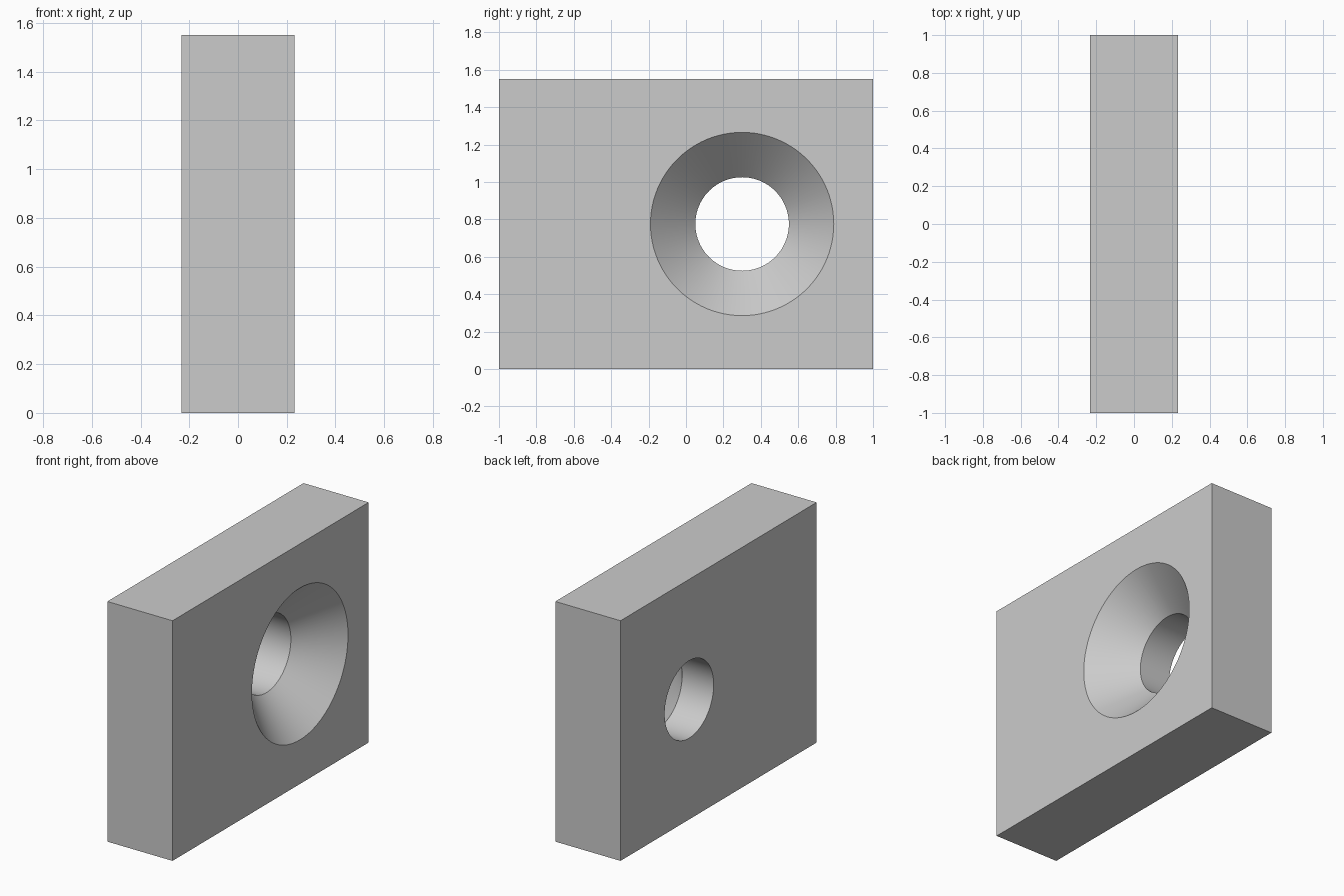
import bpy
import bmesh
import math
from mathutils import Matrix, Vector

cube = bpy.data.objects.get("Cube")
if cube:
    bpy.data.objects.remove(cube, do_unlink=True)

THICK, LENGTH, HEIGHT = 0.465, 2.0, 1.55
HOLE_R, SINK_R = 0.25, 0.49
SINK_DEPTH = SINK_R - HOLE_R          # right-angled countersink
SEGMENTS = 96
FACE_X = THICK / 2
MARGIN = 0.1

grey = bpy.data.materials.new("plain_grey")
grey.use_nodes = True
colour = (0.6, 0.6, 0.6, 1)
grey.diffuse_color = colour
grey.node_tree.nodes["Principled BSDF"].inputs["Base Color"].default_value = colour


def add_object(name, bm):
    bmesh.ops.recalc_face_normals(bm, faces=bm.faces[:])
    mesh = bpy.data.meshes.new(name)
    bm.to_mesh(mesh)
    bm.free()
    mesh.materials.append(grey)
    obj = bpy.data.objects.new(name, mesh)
    bpy.context.collection.objects.link(obj)
    return obj


# Rectangular block
bm = bmesh.new()
bmesh.ops.create_cube(bm, size=1, matrix=Matrix.Translation((0, 0, HEIGHT / 2))
                      @ Matrix.Diagonal((THICK, LENGTH, HEIGHT, 1)))
block = add_object("countersunk_block", bm)

# Cutter for the bore and its conical mouth, turned about the x axis
profile = [(-FACE_X - MARGIN, HOLE_R), (FACE_X - SINK_DEPTH, HOLE_R),
           (FACE_X + MARGIN, SINK_R + MARGIN)]
bm = bmesh.new()
rings = []
for x, r in profile:
    angles = [2 * math.pi * i / SEGMENTS for i in range(SEGMENTS)]
    rings.append([bm.verts.new((x, r * math.cos(a), r * math.sin(a))) for a in angles])
for a, b in zip(rings, rings[1:]):
    for i in range(SEGMENTS):
        j = (i + 1) % SEGMENTS
        bm.faces.new((a[i], a[j], b[j], b[i]))
bm.faces.new(rings[0])
bm.faces.new(rings[-1])
bmesh.ops.translate(bm, verts=bm.verts[:], vec=Vector((0, 0.3, HEIGHT / 2)))
cutter = add_object("hole_cutter", bm)
cutter.hide_render = True

# Cut the hole, then drop the cutter
cut = block.modifiers.new("hole", "BOOLEAN")
cut.operation = "DIFFERENCE"
cut.solver = "EXACT"
cut.object = cutter
bpy.ops.object.select_all(action="DESELECT")
bpy.context.view_layer.objects.active = block
block.select_set(True)
bpy.ops.object.modifier_apply(modifier=cut.name)
bpy.data.objects.remove(cutter, do_unlink=True)

# Smooth bore and cone, crisp edges
bpy.ops.object.shade_smooth_by_angle(angle=math.radians(30))
